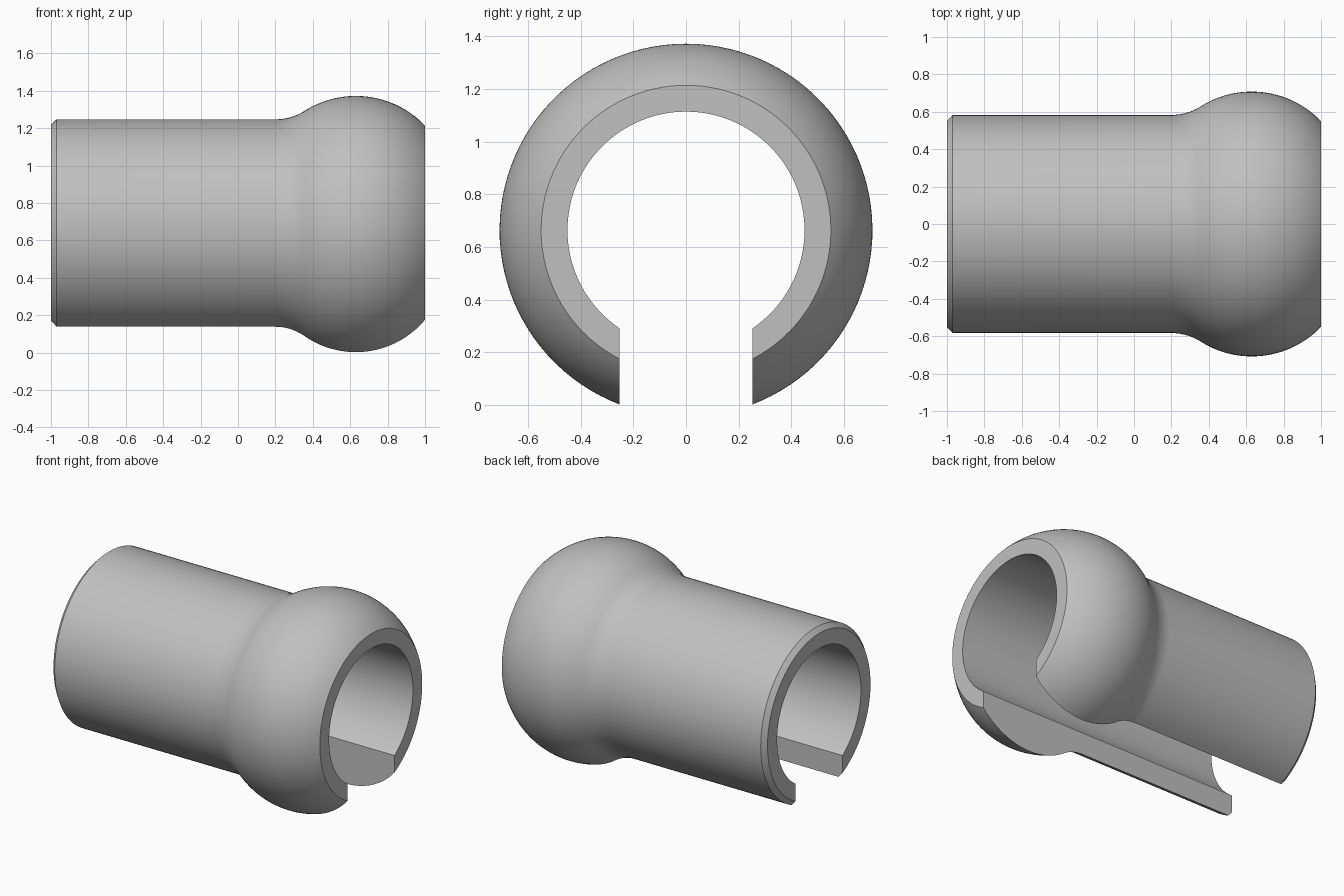
import bpy
import bmesh
from math import sin, cos, asin, atan2, pi, radians, hypot

old = bpy.data.objects.get("Cube")
if old:
    bpy.data.objects.remove(old, do_unlink=True)

AXIS_Z = 0.664      # height of the sleeve axis
SLOT = 0.252        # half width of the bottom slot
BORE, TUBE = 0.45, 0.583
CHAMFER = 0.03
SEGMENTS = 96

# Bulge arc and the fillet that blends it into the tube
bulge_x, bulge_r, bulge_rad = 0.63, 0.196, 0.512
fillet_x = 0.2
drop = TUBE - bulge_r
fillet_rad = ((bulge_x - fillet_x) ** 2 + drop ** 2 - bulge_rad ** 2) / (2 * (bulge_rad - drop))
fillet_r = TUBE + fillet_rad


def arc(cx, cr, rad, start, end, steps):
    angles = [start + (end - start) * i / steps for i in range(steps + 1)]
    return [(cx + rad * cos(a), cr + rad * sin(a)) for a in angles]


# Closed profile of the wall as (x, radius)
join = atan2(fillet_r - bulge_r, fillet_x - bulge_x)
rim = atan2(0.55 - bulge_r, 1 - bulge_x)
profile = [(-1, BORE), (-1, TUBE - CHAMFER), (-1 + CHAMFER, TUBE)]
profile += arc(fillet_x, fillet_r, fillet_rad, -pi / 2, join - pi, 10)
profile += arc(bulge_x, bulge_r, bulge_rad, join, rim, 28)[1:]
profile += [(1, BORE)]

# Sweep the profile round the axis, ending each ring at the flat slot walls
bm = bmesh.new()
rings = []
for x, r in profile:
    half = pi - asin(SLOT / r)
    ring = []
    for i in range(SEGMENTS + 1):
        a = half * (2 * i / SEGMENTS - 1)
        ring.append(bm.verts.new((x, r * sin(a), AXIS_Z + r * cos(a))))
    rings.append(ring)
for k, ring in enumerate(rings):
    nxt = rings[(k + 1) % len(rings)]
    for i in range(SEGMENTS):
        bm.faces.new((ring[i], ring[i + 1], nxt[i + 1], nxt[i]))

# Slot walls
for i in (0, SEGMENTS):
    bm.faces.new([ring[i] for ring in rings])
bmesh.ops.recalc_face_normals(bm, faces=bm.faces)

mesh = bpy.data.meshes.new("slotted_sleeve")
bm.to_mesh(mesh)
bm.free()
sleeve = bpy.data.objects.new("slotted_sleeve", mesh)
bpy.context.collection.objects.link(sleeve)

# Plain grey finish
grey = bpy.data.materials.new("light_grey")
grey.use_nodes = True
colour = (0.53, 0.53, 0.53, 1)
grey.diffuse_color = colour
grey.node_tree.nodes["Principled BSDF"].inputs["Base Color"].default_value = colour
mesh.materials.append(grey)

# Smooth the curved surfaces and keep the rims crisp
bpy.ops.object.select_all(action="DESELECT")
sleeve.select_set(True)
bpy.context.view_layer.objects.active = sleeve
bpy.ops.object.shade_smooth_by_angle(angle=radians(25))
